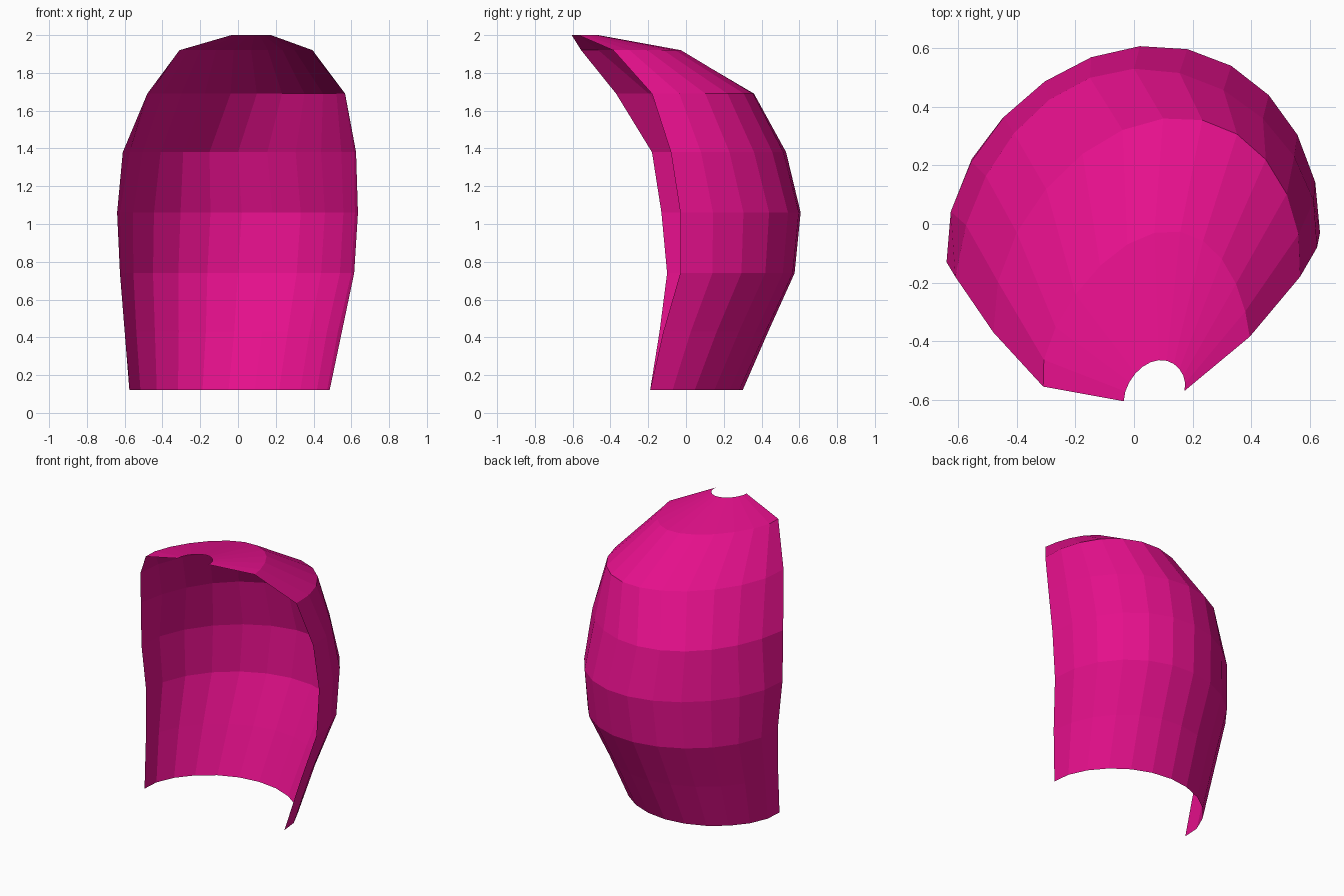
import bpy

if "Cube" in bpy.data.objects:
    bpy.data.objects.remove(bpy.data.objects["Cube"])

# Colour
pink = bpy.data.materials.new("magenta pink")
pink.diffuse_color = (0.78, 0.005, 0.26, 1)
pink.use_nodes = True
pink.node_tree.nodes["Principled BSDF"].inputs["Base Color"].default_value = pink.diffuse_color

SEGMENTS = 12

# Height, then five guide points of the open cross-section: left edge, left, back, right, right edge
SECTIONS = [
    (0.12, [(-.575, -.19), (-.43, .15), (-.05, .30), (.33, .15), (.485, -.19)]),
    (0.43, [(-.60, -.14), (-.44, .25), (-.02, .435), (.38, .28), (.55, -.12)]),
    (0.74, [(-.625, -.10), (-.45, .36), (.00, .575), (.44, .42), (.615, -.03)]),
    (1.06, [(-.64, -.13), (-.445, .365), (.02, .607), (.46, .44), (.635, -.03)]),
    (1.38, [(-.61, -.18), (-.41, .31), (.00, .53), (.44, .36), (.625, -.08)]),
    (1.69, [(-.48, -.37), (-.30, .12), (.10, .36), (.45, .22), (.567, -.18)]),
    (1.92, [(-.31, -.555), (-.20, -.24), (.07, -.03), (.30, -.12), (.395, -.385)]),
    (2.00, [(-.035, -.605), (.005, -.51), (.085, -.465), (.155, -.495), (.172, -.57)]),
]


def smooth_point(points, t):
    """Point on the smooth curve through evenly spaced guide points, t from 0 to 4."""
    x = y = 0.0
    for i, (px, py) in enumerate(points):
        w = 1.0
        for j in range(len(points)):
            if j != i:
                w *= (t - j) / (i - j)
        x += w * px
        y += w * py
    return x, y


# Curved open shell, lofted through the sections
verts, faces = [], []
for z, points in SECTIONS:
    for k in range(SEGMENTS + 1):
        verts.append((*smooth_point(points, 4 * k / SEGMENTS), z))
row = SEGMENTS + 1
for r in range(len(SECTIONS) - 1):
    for k in range(SEGMENTS):
        a = r * row + k
        faces.append((a + 1, a, a + row, a + row + 1))

mesh = bpy.data.meshes.new("hooded_shell")
mesh.from_pydata(verts, [], faces)
mesh.materials.append(pink)
shell = bpy.data.objects.new("hooded_shell", mesh)
bpy.context.collection.objects.link(shell)
